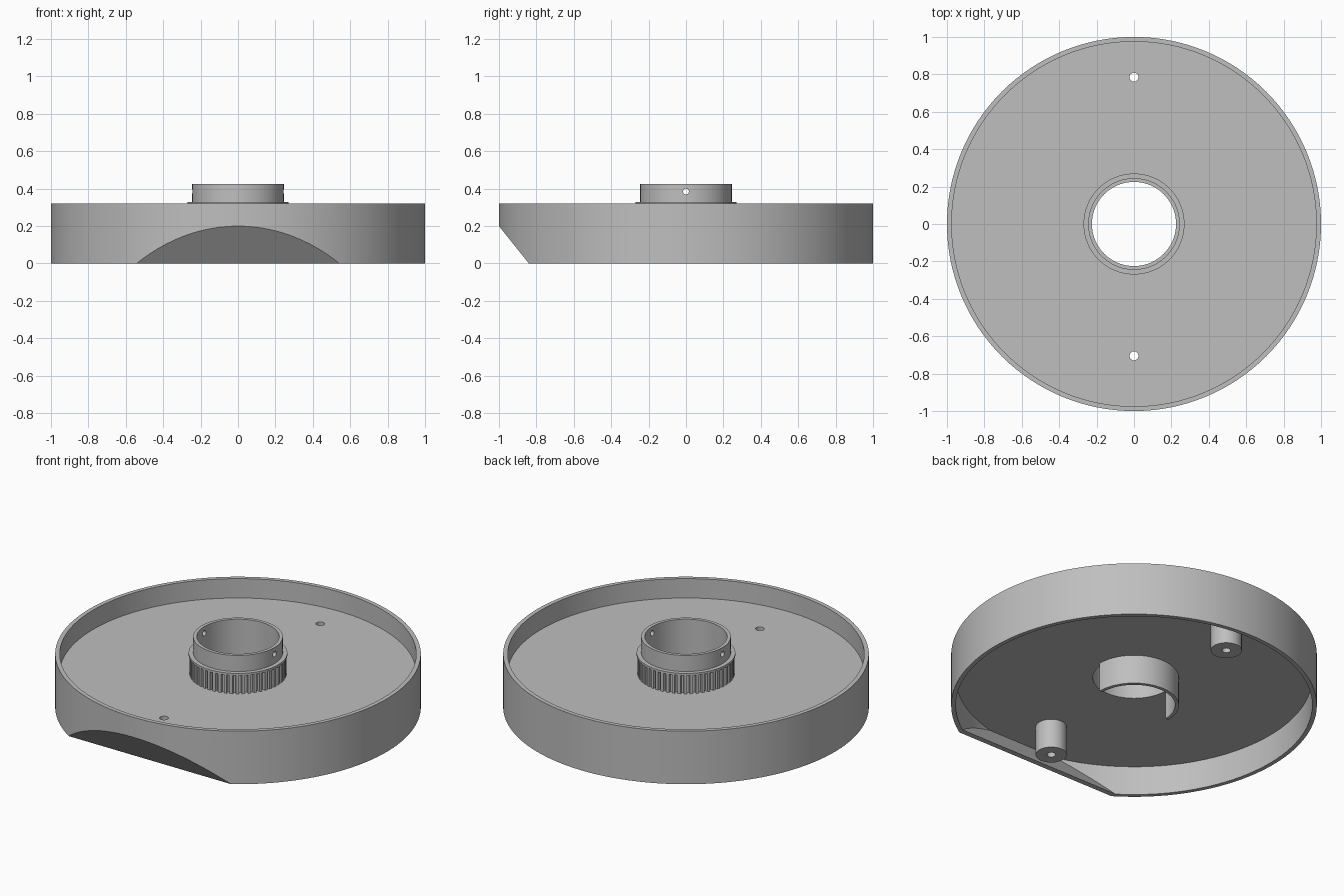
import bpy, bmesh
from math import cos, sin, pi
from mathutils import Matrix, Vector

if "Cube" in bpy.data.objects:
    bpy.data.objects.remove(bpy.data.objects["Cube"])

grey = bpy.data.materials.new("plain grey")
grey.use_nodes = True
colour = (0.52, 0.52, 0.52, 1)
grey.diffuse_color = colour
grey.node_tree.nodes["Principled BSDF"].inputs["Base Color"].default_value = colour

RIM, WALL, HEIGHT = 1.0, 0.025, 0.32
FLOOR_LOW, FLOOR_TOP = 0.175, 0.203
HUB, BORE = 0.245, 0.225
HOLE_YS = (0.785, -0.705)
SLOPE_NORMAL = Vector((0, -0.2, -0.16)).normalized()


def finish(name, bm):
    bmesh.ops.recalc_face_normals(bm, faces=bm.faces)
    mesh = bpy.data.meshes.new(name)
    bm.to_mesh(mesh)
    bm.free()
    mesh.materials.append(grey)
    obj = bpy.data.objects.new(name, mesh)
    bpy.context.collection.objects.link(obj)
    return obj


def cylinder(name, r, z0, z1, y=0, segments=128, slope=None):
    """Upright cylinder, optionally trimmed by the sloping front plane."""
    bm = bmesh.new()
    bmesh.ops.create_cone(bm, cap_ends=True, segments=segments, radius1=r, radius2=r,
                          depth=z1 - z0, matrix=Matrix.Translation((0, y, (z0 + z1) / 2)))
    if slope is not None:
        point = Vector((0, -1, 0.2)) - SLOPE_NORMAL * slope
        cut = bmesh.ops.bisect_plane(bm, geom=bm.verts[:] + bm.edges[:] + bm.faces[:],
                                     plane_co=point, plane_no=SLOPE_NORMAL, clear_outer=True)
        edges = [e for e in cut["geom_cut"] if isinstance(e, bmesh.types.BMEdge)]
        bmesh.ops.edgeloop_fill(bm, edges=edges)
    return finish(name, bm)


def tube(name, inner, outer, z0, z1, y=0, sweep=2 * pi, steps=96):
    """Rectangular section swept round the vertical axis."""
    bm = bmesh.new()
    section = [bm.verts.new((r, y, z)) for r, z in
               ((inner, z0), (outer, z0), (outer, z1), (inner, z1))]
    face = bm.faces.new(section)
    full = sweep > 6
    geom = section + list(face.edges) + ([] if full else [face])
    if full:
        bmesh.ops.delete(bm, geom=[face], context='FACES_ONLY')
        geom = section + bm.edges[:]
    else:
        bmesh.ops.duplicate(bm, geom=[face])
    bmesh.ops.spin(bm, geom=geom, cent=(0, y, 0), axis=(0, 0, 1), angle=sweep, steps=steps)
    bmesh.ops.remove_doubles(bm, verts=bm.verts, dist=0.0001)
    return finish(name, bm)


def subtract(obj, cutter):
    cutter.hide_render = True
    mod = obj.modifiers.new("cut", 'BOOLEAN')
    mod.operation, mod.solver, mod.object = 'DIFFERENCE', 'EXACT', cutter
    bpy.context.view_layer.objects.active = obj
    bpy.ops.object.modifier_apply(modifier=mod.name)
    bpy.data.objects.remove(cutter)


# Round housing: hollow above and below the floor, with a sloped front wall
housing = cylinder("housing", RIM, 0, HEIGHT, slope=0)
subtract(housing, cylinder("upper_cavity", RIM - WALL, FLOOR_TOP, 0.5))
subtract(housing, cylinder("lower_cavity", RIM - WALL, -0.1, FLOOR_LOW, slope=WALL))
subtract(housing, cylinder("bore_cutter", 0.235, 0.1, 0.3))
for y in HOLE_YS:
    subtract(housing, cylinder("screw_cutter", 0.024, 0.1, 0.3, y, 32))

# Hub tube with a cross pin hole
hub = tube("hub", BORE, HUB, FLOOR_LOW, 0.425)
pin = cylinder("pin_cutter", 0.016, -0.5, 0.5, segments=24)
pin.data.transform(Matrix.Translation((0, 0, 0.385)) @ Matrix.Rotation(pi / 2, 4, 'Y'))
subtract(hub, pin)

# Half-round collar under the floor, on the back side
collar = tube("lower_collar", BORE, HUB, 0, FLOOR_LOW, sweep=pi, steps=48)

# Toothed pulley and the flange above it
TEETH = 50
bm = bmesh.new()
rings = []
for z in (FLOOR_TOP, 0.318):
    outer, inner = [], []
    for i in range(TEETH * 4):
        a = 2 * pi * (i // 4 + (0, 0.5, 0.58, 0.92)[i % 4]) / TEETH
        r = 0.266 if i % 4 < 2 else 0.247
        outer.append(bm.verts.new((r * cos(a), r * sin(a), z)))
        inner.append(bm.verts.new((0.235 * cos(a), 0.235 * sin(a), z)))
    rings += [outer, inner]
low_out, low_in, top_out, top_in = rings
for a, b in ((low_out, top_out), (top_out, top_in), (top_in, low_in), (low_in, low_out)):
    for i in range(len(a)):
        j = (i + 1) % len(a)
        bm.faces.new((a[i], a[j], b[j], b[i]))
pulley = finish("pulley_teeth", bm)
flange = tube("pulley_flange", 0.235, 0.27, 0.315, 0.328)

# Screw bosses reaching down from the floor
bosses = [tube(name, 0.024, 0.085, 0, FLOOR_LOW, y, steps=48)
          for name, y in zip(("back_boss", "front_boss"), HOLE_YS)]

# Smooth round surfaces while keeping crisp edges
bpy.ops.object.select_all(action='DESELECT')
for obj in [housing, hub, collar, flange] + bosses:
    obj.select_set(True)
bpy.context.view_layer.objects.active = housing
bpy.ops.object.shade_smooth_by_angle(angle=pi / 6)
bpy.ops.object.select_all(action='DESELECT')
